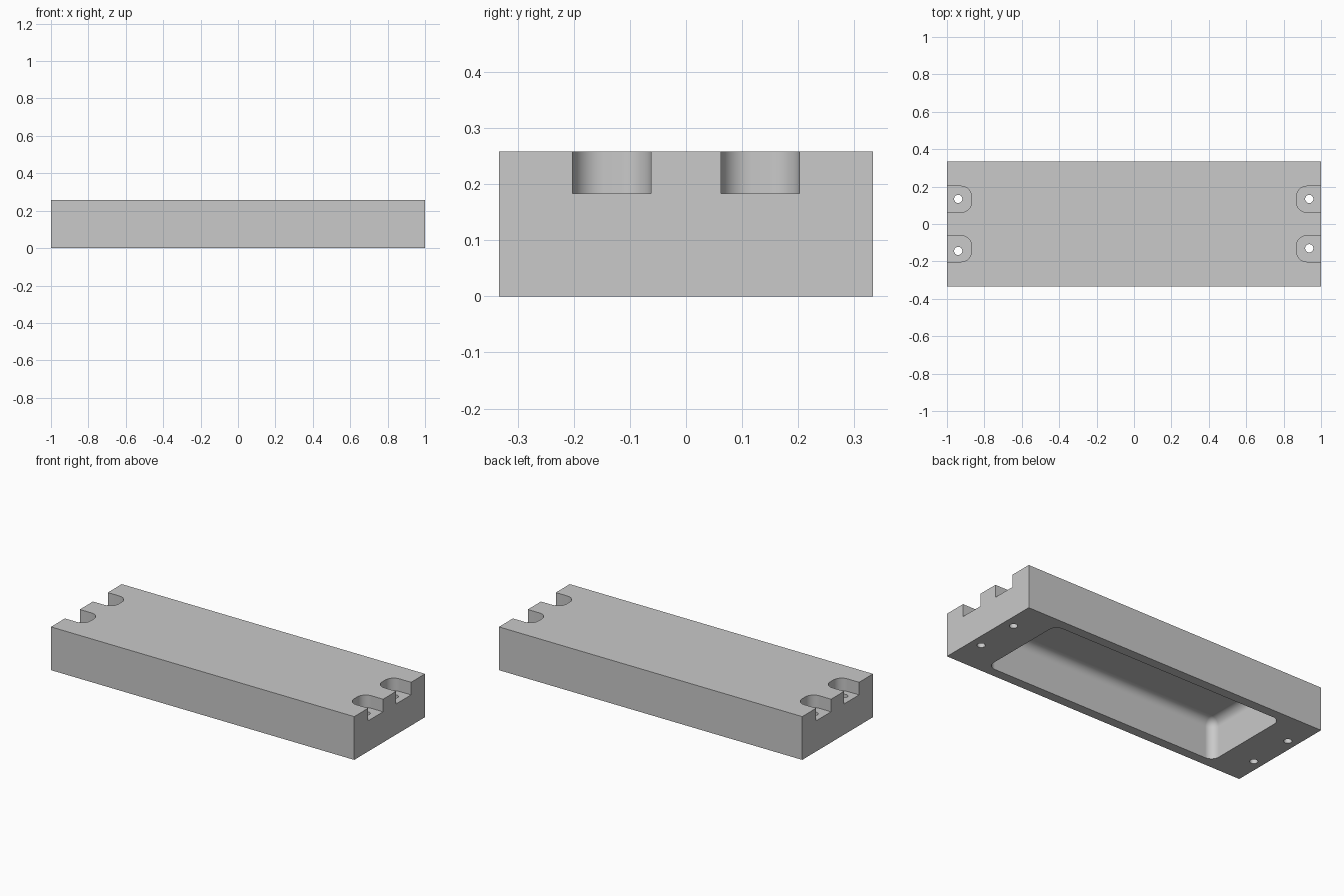
import bpy
import bmesh
from math import radians
from mathutils import Matrix, Vector

cube = bpy.data.objects.get("Cube")
if cube:
    bpy.data.objects.remove(cube)

LENGTH, WIDTH, HEIGHT = 2.0, 0.667, 0.258

grey = bpy.data.materials.new("plain_grey")
grey.use_nodes = True
colour = (0.585, 0.585, 0.585, 1)
grey.diffuse_color = colour
grey.node_tree.nodes["Principled BSDF"].inputs["Base Color"].default_value = colour


def finish(name, bm):
    mesh = bpy.data.meshes.new(name)
    bm.to_mesh(mesh)
    bm.free()
    mesh.materials.append(grey)
    obj = bpy.data.objects.new(name, mesh)
    bpy.context.collection.objects.link(obj)
    return obj


def box(name, low, high, radius=0, rounded=None):
    """Box between two corners; edges whose midpoint passes the test are rounded."""
    low, high = Vector(low), Vector(high)
    size = high - low
    bm = bmesh.new()
    place = Matrix.Translation((low + high) / 2) @ Matrix.Diagonal((*size, 1))
    bmesh.ops.create_cube(bm, size=1, matrix=place)
    if rounded:
        edges = [e for e in bm.edges if rounded(*((e.verts[0].co + e.verts[1].co) / 2))]
        bmesh.ops.bevel(bm, geom=edges, offset=radius, segments=10,
                        profile=0.5, affect='EDGES')
    return finish(name, bm)


def cylinder(name, x, y, radius, depth):
    bm = bmesh.new()
    bmesh.ops.create_cone(bm, cap_ends=True, segments=32, radius1=radius, radius2=radius,
                          depth=depth, matrix=Matrix.Translation((x, y, HEIGHT / 2)))
    return finish(name, bm)


def cut(target, cutter):
    cutter.hide_render = True
    mod = target.modifiers.new("cut", 'BOOLEAN')
    mod.operation = 'DIFFERENCE'
    mod.solver = 'EXACT'
    mod.object = cutter
    bpy.context.view_layer.objects.active = target
    bpy.ops.object.modifier_apply(modifier=mod.name)
    bpy.data.objects.remove(cutter)


# Main block
cover = box("cover_block", (-LENGTH / 2, -WIDTH / 2, 0), (LENGTH / 2, WIDTH / 2, HEIGHT))

# Hollow underside with rounded corners and ceiling
cut(cover, box("cavity_cutter", (-0.77, -0.277, -0.1), (0.77, 0.277, 0.235), 0.05,
               lambda x, y, z: z > -0.09))

# Screw notches at both ends
for side in (-1, 1):
    for y in (-0.132, 0.132):
        inner, outer = sorted((side * 0.869, side * 1.1))
        cut(cover, box("notch_cutter", (inner, y - 0.07, 0.183), (outer, y + 0.07, 0.4), 0.055,
                       lambda x, y, z: abs(x) < 0.9 and 0.2 < z < 0.35))

# Through holes, one of them slightly off the pattern
for x, y in ((-0.94, -0.144), (-0.94, 0.134), (0.937, -0.13), (0.937, 0.134)):
    cut(cover, cylinder("hole_cutter", x, y, 0.022, 1))

# Smooth fillets, crisp edges
bpy.ops.object.select_all(action='DESELECT')
cover.select_set(True)
bpy.context.view_layer.objects.active = cover
bpy.ops.object.shade_smooth_by_angle(angle=radians(30))
weighted = cover.modifiers.new("even_shading", 'WEIGHTED_NORMAL')
weighted.keep_sharp = True
